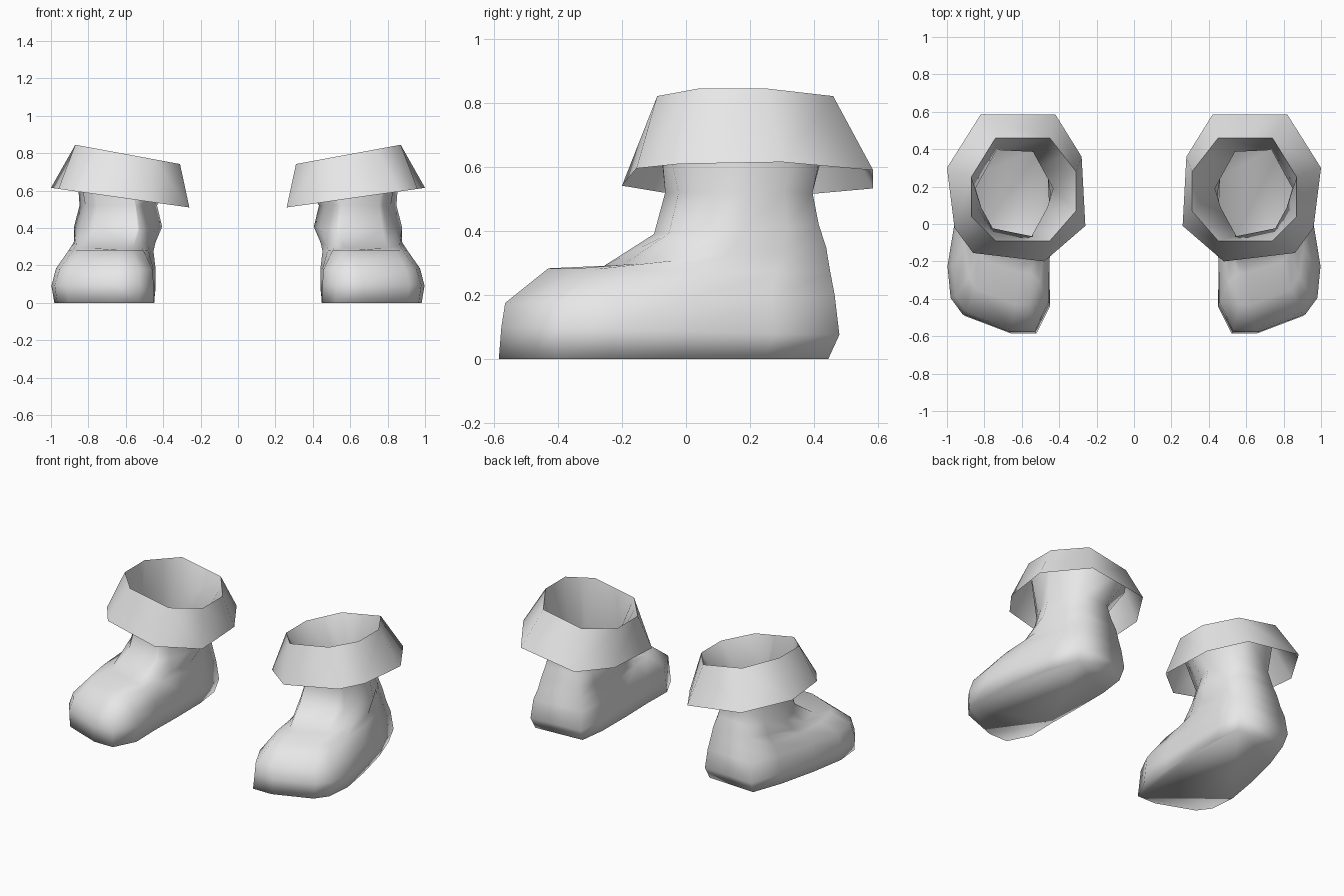
import bpy, bmesh, math

if "Cube" in bpy.data.objects:
    bpy.data.objects.remove(bpy.data.objects["Cube"])

grey = bpy.data.materials.new("light_grey")
grey.diffuse_color = (0.8, 0.8, 0.8, 1)
grey.use_nodes = True
grey.node_tree.nodes["Principled BSDF"].inputs["Base Color"].default_value = grey.diffuse_color


def loft(name, rings, floor):
    """Skin closed rings of equal length, mirrored to make the pair."""
    bm = bmesh.new()
    loops = [[bm.verts.new(p) for p in ring] for ring in rings]
    n = len(loops[0])
    for a, b in zip(loops, loops[1:]):
        for i in range(n):
            j = (i + 1) % n
            bm.faces.new((a[i], a[j], b[j], b[i]))
    if floor:
        bm.faces.new(loops[0][::-1])
    for f in bm.faces:
        f.smooth = True
    me = bpy.data.meshes.new(name)
    bm.to_mesh(me)
    bm.free()
    me.materials.append(grey)
    ob = bpy.data.objects.new(name, me)
    bpy.context.collection.objects.link(ob)
    mir = ob.modifiers.new("pair", 'MIRROR')
    mir.use_mirror_merge = False
    return ob


# Sole outline: (position from toe 0 to heel 1, sideways position)
OUTLINE = [(0, -.7), (0, -.25), (.09, .6), (.17, .85), (.33, 1), (.55, 1), (.8, .92),
           (.99, .75), (.97, -.75), (.8, -.87), (.55, -.9), (.33, -.9), (.14, -.93)]


def boot_ring(zf, zb, yf, yb, tc, thw, hc, hhw, k):
    """One level: front/back heights and ends, toe and heel centre and
    half-width, and k blending foot outline into the hexagonal shaft."""
    pts = []
    for t, s in OUTLINE:
        shaft = math.copysign(.42 + .58 * min(t, 1 - t) / .5, s)
        s = s + (shaft - s) * k
        pts.append((tc + (hc - tc) * t + s * (thw + (hhw - thw) * t),
                    yf + (yb - yf) * t, zf + (zb - zf) * t))
    return pts


levels = [
    (0, 0, -.585, .455, .735, .305, .64, .225, 0),
    (.1, .075, -.577, .49, .745, .31, .64, .24, 0),
    (.175, .2, -.565, .475, .73, .30, .64, .235, .1),
    (.283, .27, -.43, .46, .71, .24, .635, .235, .35),
    (.288, .35, -.26, .445, .68, .22, .635, .24, .6),
    (.39, .42, -.10, .42, .64, .25, .64, .25, .9),
    (.52, .52, -.065, .40, .64, .22, .64, .22, 1),
]
rings = [boot_ring(*lv) for lv in levels]


def tilt(points, z0, slope):
    """Put a flat outline on a plane that rises towards the outside."""
    return [(x, y, z0 + slope * (x - .31)) for x, y in points]


# Cuff rim, and the same rim with midpoints to meet the boot lining
rim = [(.45, -.09), (.74, -.09), (.87, .04), (.87, .25),
       (.74, .46), (.45, .46), (.31, .28), (.31, .07)]
lining = []
for i, p in enumerate(rim):
    lining.append(p)
    if i in (0, 1, 3, 5, 7):
        q = rim[(i + 1) % 8]
        lining.append(((p[0] + q[0]) / 2, (p[1] + q[1]) / 2))
rings.append(tilt(lining, .742, .184))
loft("boot", rings, True)

# Tilted eight-sided cuff, open below
hem = [(.48, -.2), (.86, -.155), (.96, -.02), (1.0, .30),
       (.82, .585), (.42, .585), (.28, .36), (.26, -.01)]
loft("cuff", [tilt(hem, .517, .142), tilt(rim, .742, .184)], False)
